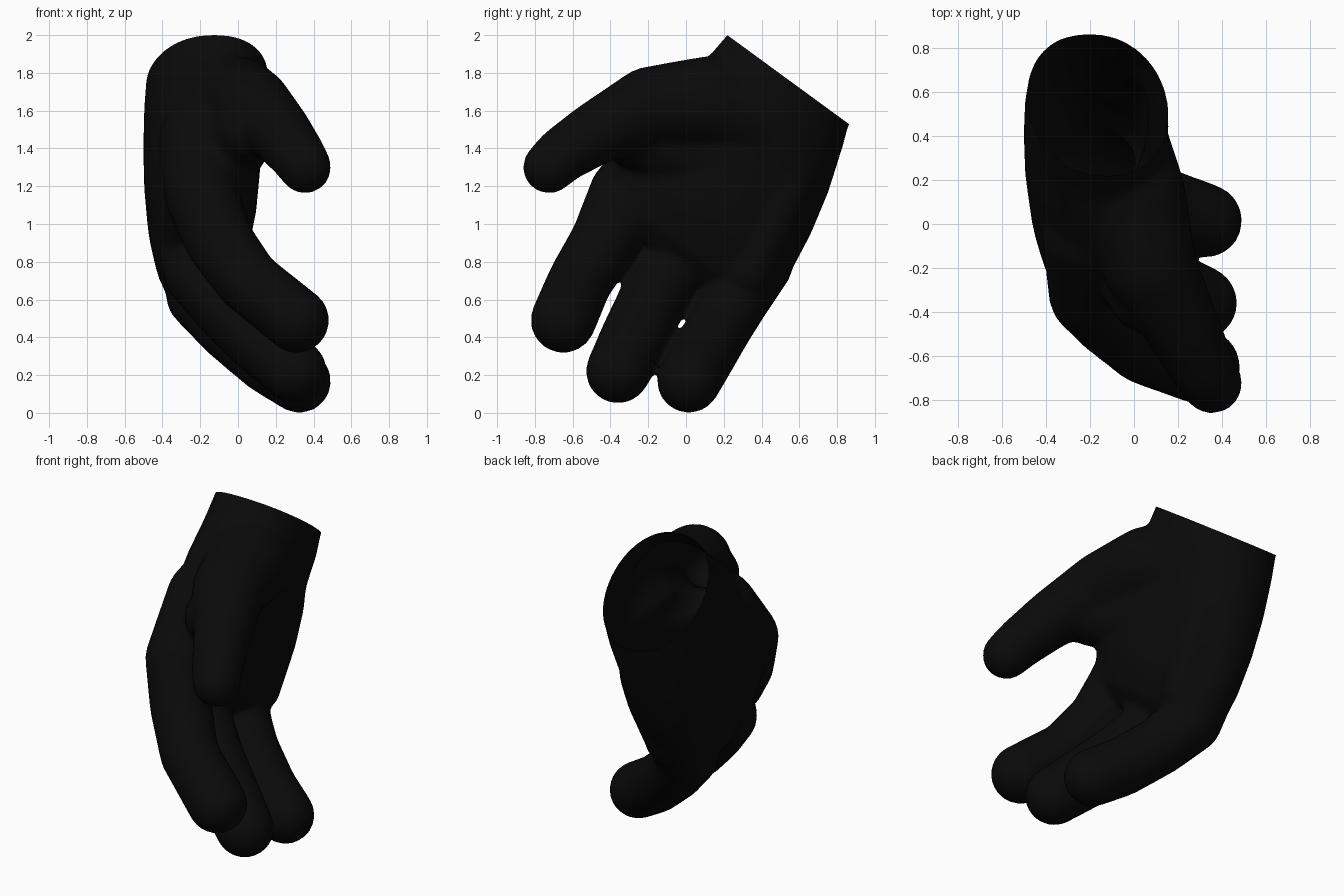
import bpy, bmesh, math
from mathutils import Vector

if "Cube" in bpy.data.objects:
    bpy.data.objects.remove(bpy.data.objects["Cube"])

# hand axis (wrist to fingers) and width axis, both in the side plane
WRIST = Vector((0, 0.54, 1.765))
AXIS = Vector((0, -0.59, -0.807)).normalized()
WIDE = Vector((0, 0.807, -0.59)).normalized()

black = bpy.data.materials.new("black")
black.diffuse_color = (0.003, 0.003, 0.003, 1)
black.use_nodes = True
black.node_tree.nodes["Principled BSDF"].inputs["Base Color"].default_value = black.diffuse_color

bm = bmesh.new()


def palm(rings, n=28):
    """Loft of oval sections: distance, width centre, half width, x centre, half depth."""
    loops = []
    for s, tc, hw, xc, hd in rings:
        loop = []
        for i in range(n):
            a = 2 * math.pi * i / n
            c, d = math.cos(a), math.sin(a)
            p = WRIST + AXIS * s + WIDE * (tc + hw * c)
            p.x = xc + hd * math.copysign(abs(d) ** 0.9, d) - 0.04 * c
            loop.append(bm.verts.new(p))
        loops.append(loop)
    for a, b in zip(loops, loops[1:]):
        for i in range(n):
            j = (i + 1) % n
            bm.faces.new((a[i], a[j], b[j], b[i]))
    bm.faces.new(loops[0][::-1])
    bm.faces.new(loops[-1])


def digit(balls):
    """Finger made of tapered capsules through x, y, z, radius points."""
    for pair in zip(balls, balls[1:]):
        part = bmesh.new()
        for x, y, z, r in pair:
            made = bmesh.ops.create_icosphere(part, subdivisions=3, radius=r)
            bmesh.ops.translate(part, verts=made["verts"], vec=(x, y, z))
        hull = bmesh.ops.convex_hull(part, input=part.verts[:])
        inner = {v for v in hull["geom_interior"] if isinstance(v, bmesh.types.BMVert)}
        bmesh.ops.delete(part, geom=list(inner), context="VERTS")
        # keep only hull faces
        keep = {f for f in hull["geom"] if isinstance(f, bmesh.types.BMFace) and f.is_valid}
        bmesh.ops.delete(part, geom=[f for f in part.faces if f not in keep], context="FACES")
        bmesh.ops.recalc_face_normals(part, faces=part.faces[:])
        me = bpy.data.meshes.new("capsule")
        part.to_mesh(me)
        part.free()
        bm.from_mesh(me)
        bpy.data.meshes.remove(me)


palm([(-0.12, 0, 0.39, -0.165, 0.315), (0, 0, 0.40, -0.165, 0.32),
      (0.13, 0.02, 0.43, -0.17, 0.325), (0.37, 0.03, 0.50, -0.185, 0.315),
      (0.6, 0.04, 0.545, -0.19, 0.305), (0.85, 0.05, 0.57, -0.19, 0.285),
      (1.05, 0.05, 0.54, -0.2, 0.235), (1.15, 0.05, 0.45, -0.21, 0.14)])
# thumb and the soft mound at its root
digit([(-0.06, 0.37, 1.54, 0.22), (-0.01, 0.12, 1.64, 0.25), (0.07, -0.19, 1.62, 0.215),
       (0.22, -0.47, 1.485, 0.17), (0.31, -0.65, 1.37, 0.15), (0.355, -0.725, 1.30, 0.14)])
digit([(-0.1, 0.35, 1.38, 0.2), (-0.05, -0.08, 1.4, 0.2), (0.05, -0.33, 1.49, 0.165)])
# heel of the palm on the outer side
digit([(-0.09, 0.56, 1.4, 0.155), (-0.085, 0.53, 1.2, 0.15),
       (-0.085, 0.455, 1.02, 0.15), (-0.09, 0.33, 0.74, 0.13)])
# first finger, starting inside the back of the hand
digit([(-0.2, -0.05, 1.45, 0.22), (-0.195, -0.32, 1.16, 0.195), (-0.1, -0.43, 0.91, 0.182),
       (0.05, -0.56, 0.70, 0.172), (0.31, -0.65, 0.49, 0.175)])
# middle finger
digit([(-0.22, -0.01, 0.90, 0.2), (-0.21, -0.1, 0.74, 0.185), (-0.05, -0.2, 0.55, 0.182),
       (0.12, -0.28, 0.38, 0.182), (0.30, -0.36, 0.22, 0.172)])
# outer finger
digit([(-0.2, 0.37, 0.80, 0.2), (-0.2, 0.27, 0.62, 0.182), (-0.04, 0.17, 0.44, 0.172),
       (0.155, 0.075, 0.275, 0.172), (0.325, 0.015, 0.168, 0.17)])
bmesh.ops.recalc_face_normals(bm, faces=bm.faces[:])

mesh = bpy.data.meshes.new("gloved_hand")
bm.to_mesh(mesh)
bm.free()
hand = bpy.data.objects.new("gloved_hand", mesh)
bpy.context.collection.objects.link(hand)

# fuse the parts into one soft skin
fuse = hand.modifiers.new("fuse", "REMESH")
fuse.mode = "VOXEL"
fuse.voxel_size = 0.016
soft = hand.modifiers.new("soften", "SMOOTH")
soft.factor = 0.5
soft.iterations = 20
thin = hand.modifiers.new("simplify", "DECIMATE")
thin.ratio = 0.1
skin = bpy.data.meshes.new_from_object(hand.evaluated_get(bpy.context.evaluated_depsgraph_get()))
hand.modifiers.clear()
hand.data = skin
skin.name = "gloved_hand"

# open cuff at the wrist
bm = bmesh.new()
bm.from_mesh(skin)
bmesh.ops.bisect_plane(bm, geom=bm.verts[:] + bm.edges[:] + bm.faces[:], dist=1e-5,
                       plane_co=WRIST, plane_no=-AXIS, clear_outer=True)
bm.to_mesh(skin)
bm.free()
skin.materials.clear()
skin.materials.append(black)
skin.polygons.foreach_set("use_smooth", [True] * len(skin.polygons))
skin.update()
